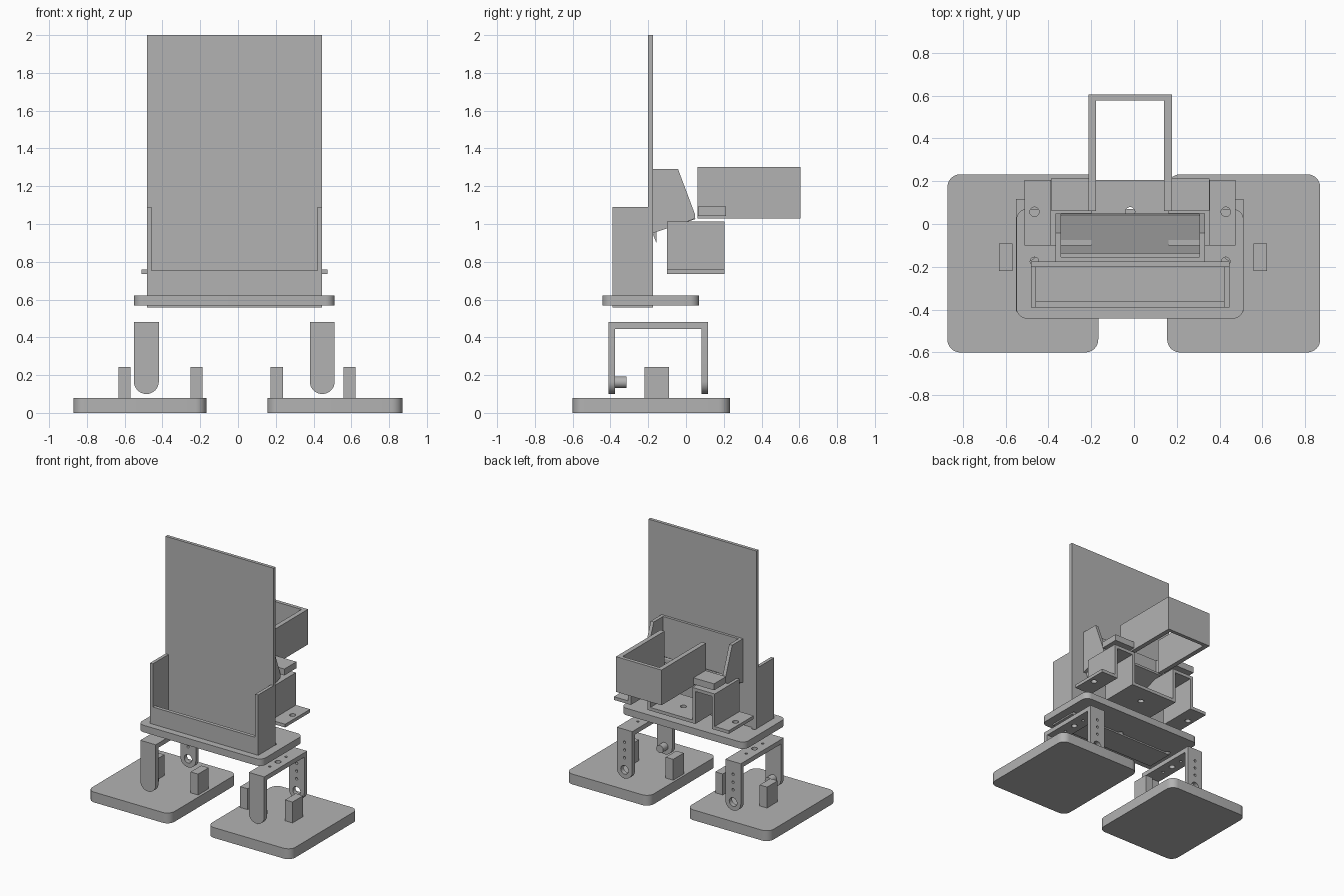
import bpy, bmesh, math

cube = bpy.data.objects.get("Cube")
if cube:
    bpy.data.objects.remove(cube)

GREY = bpy.data.materials.new("plain_grey")
GREY.use_nodes = True
GREY.diffuse_color = (0.45, 0.45, 0.45, 1)
GREY.node_tree.nodes["Principled BSDF"].inputs["Base Color"].default_value = (0.45, 0.45, 0.45, 1)
MID = -0.018  # centre line of the upper body


def prism(name, pts, axis, lo, hi, smooth=False):
    """Extrude a 2D outline along an axis."""
    place = {"x": lambda a, b, d: (d, a, b),
             "y": lambda a, b, d: (a, d, b),
             "z": lambda a, b, d: (a, b, d)}[axis]
    bm = bmesh.new()
    ends = [[bm.verts.new(place(a, b, d)) for a, b in pts] for d in (lo, hi)]
    for ring in ends:
        bm.faces.new(ring)
    for i in range(len(pts)):
        j = (i + 1) % len(pts)
        bm.faces.new((ends[0][i], ends[0][j], ends[1][j], ends[1][i]))
    bmesh.ops.recalc_face_normals(bm, faces=bm.faces)
    mesh = bpy.data.meshes.new(name)
    bm.to_mesh(mesh)
    bm.free()
    obj = bpy.data.objects.new(name, mesh)
    bpy.context.collection.objects.link(obj)
    mesh.materials.append(GREY)
    if smooth:
        shade(obj)
    return obj


def shade(obj):
    bpy.ops.object.select_all(action="DESELECT")
    obj.select_set(True)
    bpy.context.view_layer.objects.active = obj
    bpy.ops.object.shade_smooth_by_angle(angle=math.radians(30))


def box(name, x0, x1, y0, y1, z0, z1):
    return prism(name, [(x0, y0), (x1, y0), (x1, y1), (x0, y1)], "z", z0, z1)


def arc(cx, cy, r, start, end, n):
    step = math.radians(end - start) / n
    return [(cx + r * math.cos(math.radians(start) + step * i),
             cy + r * math.sin(math.radians(start) + step * i)) for i in range(n + 1)]


def circle(cx, cy, r):
    return arc(cx, cy, r, 0, 360, 24)[:-1]


def rounded(x0, x1, y0, y1, r):
    return (arc(x1 - r, y1 - r, r, 0, 90, 8) + arc(x0 + r, y1 - r, r, 90, 180, 8)
            + arc(x0 + r, y0 + r, r, 180, 270, 8) + arc(x1 - r, y0 + r, r, 270, 360, 8))


def drill(obj, holes, axis, lo, hi):
    """Cut round holes (a, b, radius) through a part."""
    bpy.context.view_layer.objects.active = obj
    for a, b, r in holes:
        cutter = prism("cutter", circle(a, b, r), axis, lo, hi)
        mod = obj.modifiers.new("hole", "BOOLEAN")
        mod.operation, mod.solver, mod.object = "DIFFERENCE", "EXACT", cutter
        bpy.context.view_layer.objects.active = obj
        bpy.ops.object.modifier_apply(modifier=mod.name)
        bpy.data.objects.remove(cutter)
    shade(obj)


# Feet with posts, and the leg brackets above them
for side, x0, x1, posts, leg in (("right", -0.872, -0.167, (-0.6, -0.22), -0.485),
                                 ("left", 0.155, 0.87, (0.205, 0.59), 0.446)):
    prism(side + "_foot", rounded(x0, x1, -0.6, 0.232, 0.06), "z", 0, 0.08, True)
    for i, px in enumerate(posts):
        box(f"{side}_foot_post_{i + 1}", px - 0.032, px + 0.032, -0.22, -0.09, 0.08, 0.242)

    w = 0.066
    top = box(side + "_bracket_top", leg - w, leg + w, -0.41, 0.116, 0.445, 0.48)
    drill(top, [(leg, -0.147, 0.022), (leg, -0.247, 0.01), (leg, -0.047, 0.01)], "z", 0.4, 0.52)
    arm = [(leg + w, 0.445), (leg - w, 0.445)] + arc(leg, 0.1 + w, w, 180, 360, 16)
    prism(side + "_bracket_front_arm", arm, "y", -0.41, -0.375, True)
    rear = prism(side + "_bracket_rear_arm", arm, "y", 0.081, 0.116)
    drill(rear, [(leg, 0.166, 0.033)] + [(leg, z, 0.01) for z in (0.26, 0.32, 0.38)], "y", 0.0, 0.2)
    prism(side + "_bracket_peg", circle(leg, 0.162, 0.03), "y", -0.38, -0.315, True)

# Base plate
plate = prism("base_plate", rounded(-0.55, 0.512, -0.442, 0.07, 0.05), "z", 0.568, 0.622)
drill(plate, [(MID + dx, -0.175, 0.02) for dx in (-0.447, 0, 0.447)], "z", 0.5, 0.7)

# Front tray and tall panel
box("tall_panel", -0.482, 0.446, -0.2, -0.175, 0.557, 2)
box("tray_floor", -0.482, 0.446, -0.39, -0.2, 0.557, 0.63)
box("tray_front_wall", -0.482, 0.446, -0.39, -0.362, 0.63, 0.755)
for side, x0 in (("right", -0.482), ("left", 0.421)):
    box(side + "_tray_wall", x0, x0 + 0.025, -0.39, -0.2, 0.63, 1.09)

# Folded rear bracket: flanges, two raised channels and a sunken middle
T, LOW, HIGH = 0.025, 0.735, 1.012
OUT, WALL, INNER = 0.493, 0.372, 0.205
half = [(INNER - T, LOW), (INNER - T + T, LOW), (INNER, HIGH - T), (WALL - T, HIGH - T),
        (WALL - T, LOW), (OUT, LOW), (OUT, LOW + T), (WALL, LOW + T), (WALL, HIGH),
        (INNER - T, HIGH), (INNER - T, LOW + T)]
outline = [(MID + a, b) for a, b in half[1:]]
outline += [(MID - a, b) for a, b in reversed(half[1:])]
folded = prism("folded_bracket", outline, "y", -0.1, 0.205)
drill(folded, [(MID + dx, 0.057, 0.022) for dx in (-0.447, 0, 0.447)], "z", 0.7, 0.8)

# Tilted holder behind the panel
side_pts = [(-0.175, 1.29), (-0.042, 1.29), (0.048, 1.05), (0.048, 1.03), (0, 1.01), (-0.175, 0.952)]
for side, x0 in (("right", -0.367), ("left", 0.306)):
    prism(side + "_holder_side", side_pts, "x", x0, x0 + 0.026)
prism("holder_back", [(-0.175, 1.29), (-0.155, 1.29), (-0.155, 0.895), (-0.175, 0.945)],
      "x", -0.341, 0.306)
prism("holder_floor", [(-0.13, 0.967), (0.05, 1.026), (0.042, 1.05), (-0.138, 0.991)],
      "x", -0.341, 0.306)

# Rear frame, open above, below and in front, with side wings
X0, X1 = -0.213, 0.177
prism("rear_frame", [(X0, 0.06), (X0 + 0.036, 0.06), (X0 + 0.036, 0.577), (X1 - 0.036, 0.577),
                     (X1 - 0.036, 0.06), (X1, 0.06), (X1, 0.605), (X0, 0.605)], "z", 1.03, 1.303)
for side, x0, x1 in (("right", -0.389, X0), ("left", X1, 0.353)):
    box(side + "_frame_wing", x0, x1, 0.064, 0.212, 1.043, 1.093)
